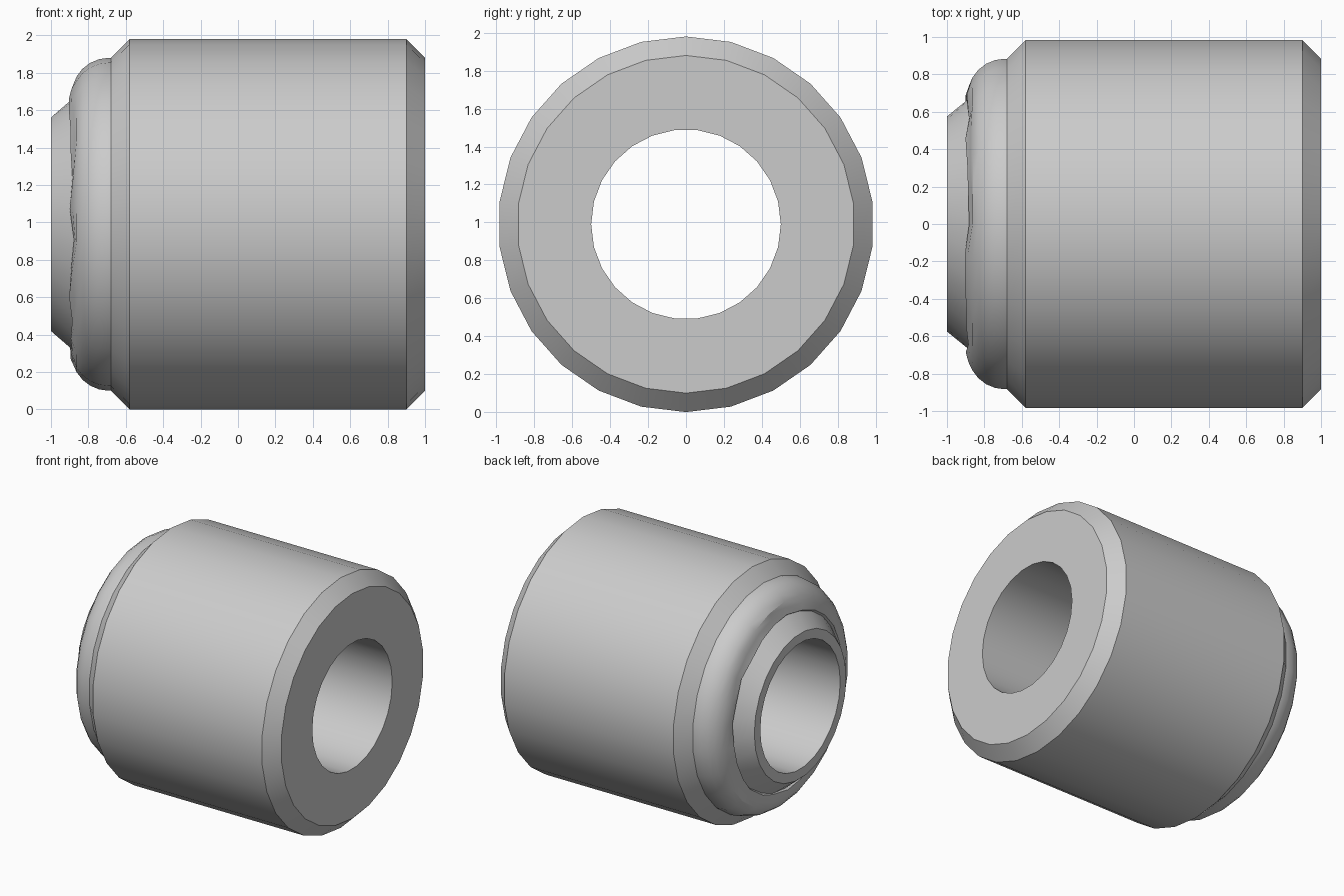
import bpy, bmesh, math, random

SIDES = 26
AXIS_Z = 0.99
random.seed(4)

cube = bpy.data.objects.get("Cube")
if cube:
    bpy.data.objects.remove(cube, do_unlink=True)

grey = bpy.data.materials.new("light grey")
grey.use_nodes = True
grey.diffuse_color = (0.6, 0.6, 0.6, 1)
grey.node_tree.nodes["Principled BSDF"].inputs["Base Color"].default_value = (0.6, 0.6, 0.6, 1)


def lathe(name, profile, sides, closed, turn=lambda i: 0, wobble=lambda i: 0, smooth=30):
    """Turn an (x, radius) profile around the long axis."""
    bm = bmesh.new()
    rings = []
    for i, (x, r) in enumerate(profile):
        ring = []
        for k in range(sides):
            a = math.tau * (k + turn(i)) / sides
            w = wobble(i)
            ring.append(bm.verts.new((x + random.uniform(-w, w), r * math.sin(a),
                                      AXIS_Z + r * math.cos(a))))
        rings.append(ring)
    pairs = list(zip(rings, rings[1:]))
    if closed:
        pairs.append((rings[-1], rings[0]))
    for a, b in pairs:
        for k in range(sides):
            n = (k + 1) % sides
            bm.faces.new((a[k], a[n], b[n], b[k]))
    bmesh.ops.recalc_face_normals(bm, faces=bm.faces)
    mesh = bpy.data.meshes.new(name)
    bm.to_mesh(mesh)
    bm.free()
    obj = bpy.data.objects.new(name, mesh)
    bpy.context.collection.objects.link(obj)
    mesh.materials.append(grey)
    bpy.ops.object.select_all(action='DESELECT')
    obj.select_set(True)
    bpy.context.view_layer.objects.active = obj
    bpy.ops.object.shade_smooth_by_angle(angle=math.radians(smooth))
    return obj


# Chamfered sleeve with a tapered nose and a through bore (bore sides sit half a step round)
sleeve = [(-1, 0.5), (-1, 0.575), (-0.84, 0.71), (-0.68, 0.73), (-0.68, 0.89),
          (-0.58, 0.99), (0.9, 0.99), (1, 0.89), (1, 0.5)]
lathe("sleeve", sleeve, SIDES, True,
      turn=lambda i: 0.5 if i in (0, 1, len(sleeve) - 1) else 0)

# Rounded shoulder bead between the nose and the sleeve, slightly uneven at its crest
STEPS = 6
bead = [(-0.85, 0.66)]
for s in range(STEPS + 1):
    a = math.pi / 2 * s / STEPS
    bead.append((-0.69 - 0.2 * math.cos(a), 0.69 + 0.2 * math.sin(a)))
bead += [(-0.67, 0.89), (-0.67, 0.66)]
lathe("shoulder_bead", bead, SIDES, True,
      wobble=lambda i: 0.015 if i in (1, 2) else 0, smooth=25)
